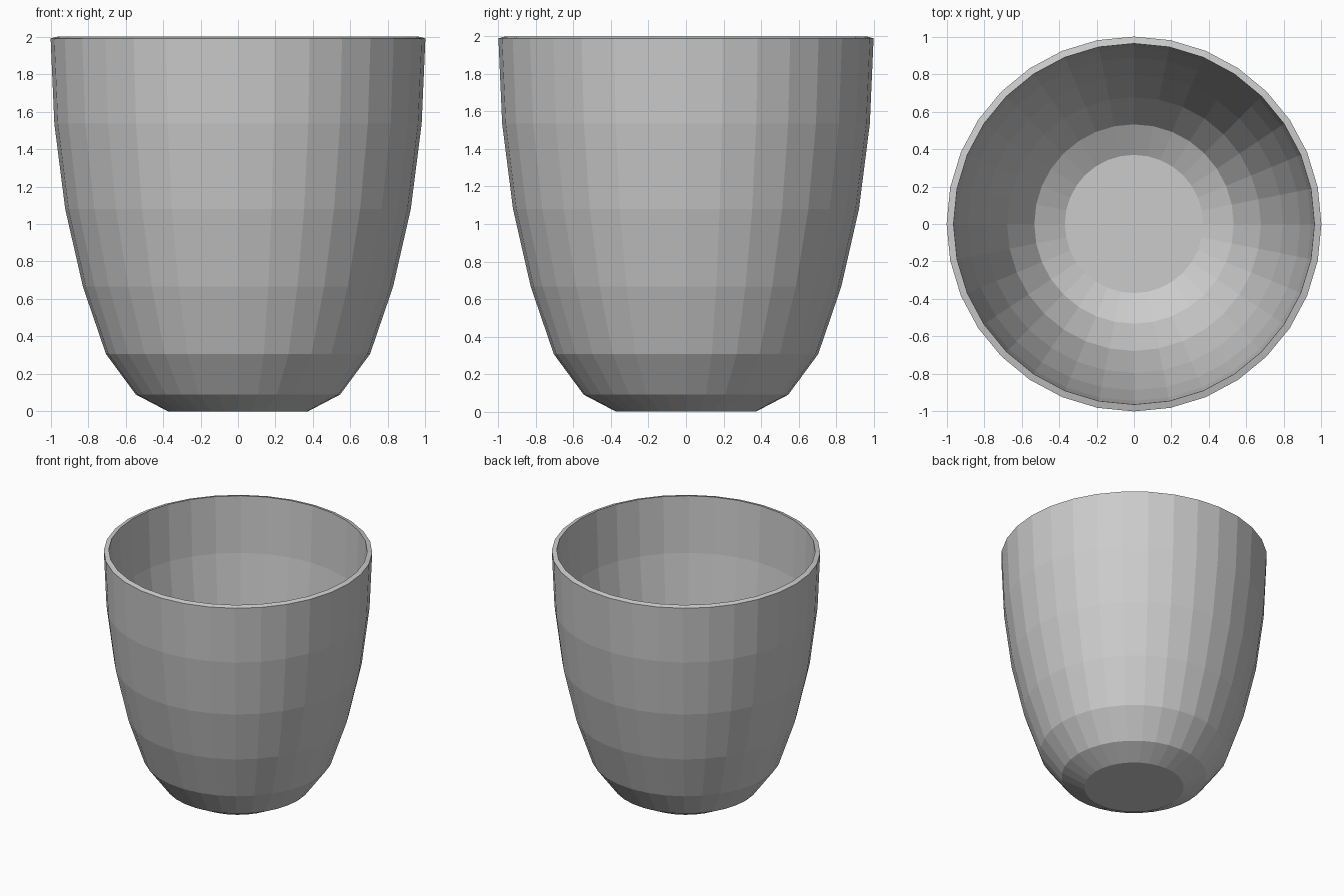
import bpy, bmesh
from math import cos, sin, tau

if "Cube" in bpy.data.objects:
    bpy.data.objects.remove(bpy.data.objects["Cube"])

SIDES = 32

# Cup profile (radius, height): outside going up, then inside going down
OUTER = [(0.373, 0.0), (0.545, 0.09), (0.705, 0.307), (0.828, 0.667),
         (0.922, 1.08), (0.98, 1.535), (1.0, 1.99)]
INNER = [(0.963, 2.0), (0.944, 1.54), (0.887, 1.088), (0.795, 0.68),
         (0.677, 0.323), (0.532, 0.107), (0.369, 0.02)]


def lathe(name, profile, sides):
    """Revolve an open profile about z and cap both of its ends."""
    bm = bmesh.new()
    rings = [[bm.verts.new((r * cos(tau * i / sides), r * sin(tau * i / sides), z))
              for i in range(sides)] for r, z in profile]
    for low, high in zip(rings, rings[1:]):
        for i in range(sides):
            j = (i + 1) % sides
            bm.faces.new((low[i], low[j], high[j], high[i]))
    bm.faces.new(rings[0][::-1])
    bm.faces.new(rings[-1])
    bmesh.ops.recalc_face_normals(bm, faces=bm.faces)
    mesh = bpy.data.meshes.new(name)
    bm.to_mesh(mesh)
    bm.free()
    obj = bpy.data.objects.new(name, mesh)
    bpy.context.collection.objects.link(obj)
    return obj


# Thin-walled, flat-shaded cup
lathe("cup", OUTER + INNER, SIDES)
